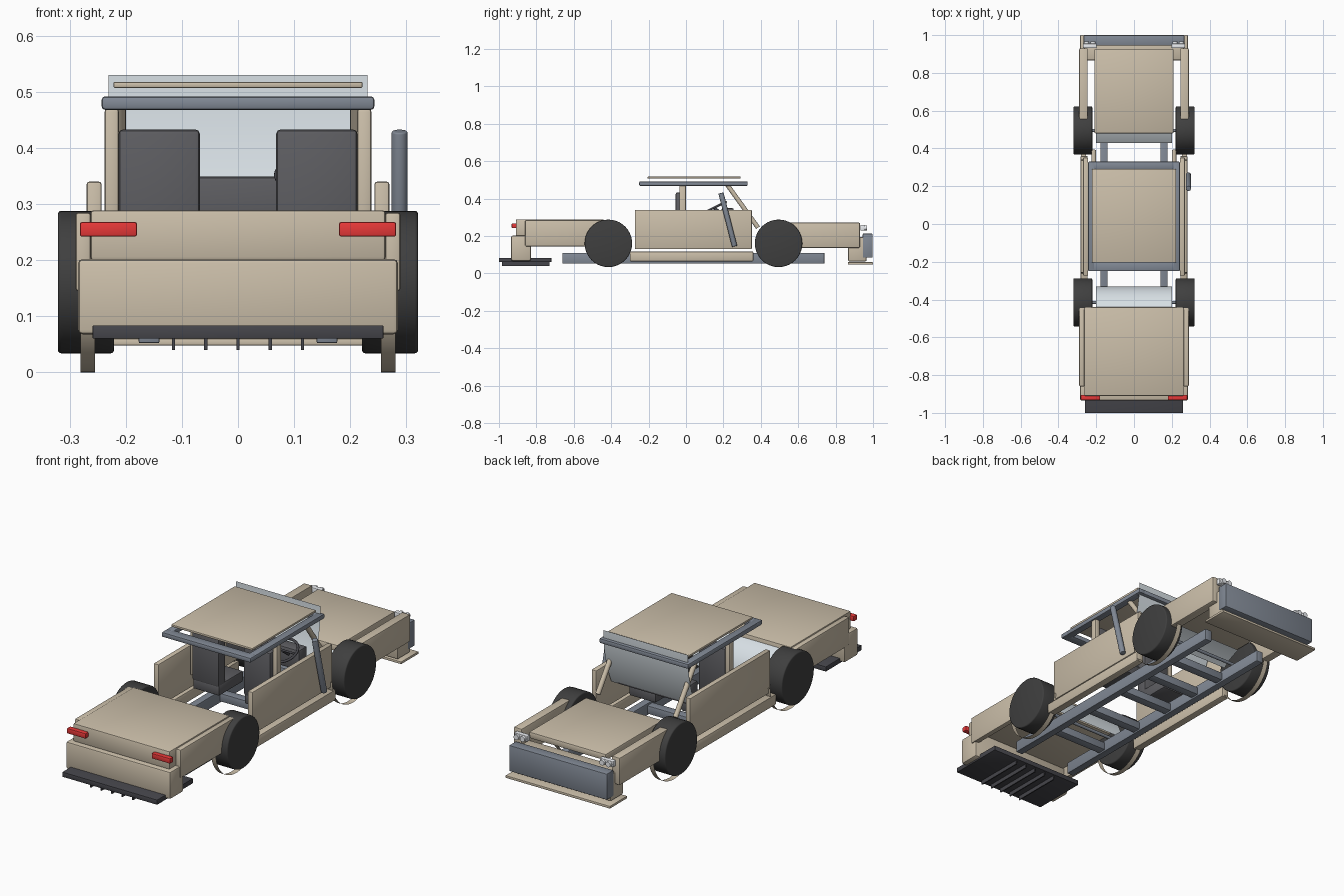
import bpy, bmesh, math
from mathutils import Vector

if "Cube" in bpy.data.objects:
    bpy.data.objects.remove(bpy.data.objects["Cube"])


def mat(name, r, g, b):
    m = bpy.data.materials.new(name)
    m.diffuse_color = (r, g, b, 1)
    m.use_nodes = True
    m.node_tree.nodes["Principled BSDF"].inputs["Base Color"].default_value = m.diffuse_color
    return m


TAN = mat("tan_paint", 0.60, 0.52, 0.40)
STEEL = mat("blue_steel", 0.22, 0.25, 0.30)
DARK = mat("dark_plastic", 0.06, 0.06, 0.07)
RUBBER = mat("rubber", 0.05, 0.05, 0.05)
SEAT = mat("seat_fabric", 0.11, 0.11, 0.12)
GLASS = mat("glass", 0.68, 0.74, 0.78)
RED = mat("red_lamp", 0.8, 0.04, 0.04)
LAMP = mat("white_lamp", 0.85, 0.87, 0.9)


def finish(name, bm, m, smooth=True):
    me = bpy.data.meshes.new(name)
    bm.to_mesh(me)
    bm.free()
    ob = bpy.data.objects.new(name, me)
    bpy.context.collection.objects.link(ob)
    me.materials.append(m)
    if smooth:
        bpy.ops.object.select_all(action='DESELECT')
        ob.select_set(True)
        bpy.context.view_layer.objects.active = ob
        bpy.ops.object.shade_smooth_by_angle(angle=math.radians(35))
    return ob


def box(name, x, y, z, m, bevel=0.004):
    """Box from (min, max) ranges."""
    bm = bmesh.new()
    bmesh.ops.create_cube(bm, size=1)
    for v in bm.verts:
        v.co = Vector([(r[0] + r[1]) / 2 + c * (r[1] - r[0]) for c, r in zip(v.co, (x, y, z))])
    if bevel:
        bmesh.ops.bevel(bm, geom=bm.edges[:], offset=bevel, segments=2, profile=0.5, affect='EDGES')
    return finish(name, bm, m)


def pair(name, x, y, z, m, bevel=0.004):
    """Box and its mirror image."""
    box(name + "_right", x, y, z, m, bevel)
    box(name + "_left", (-x[1], -x[0]), y, z, m, bevel)


def rod(name, a, b, r, m, sides=20, bevel=0):
    """Cylinder between two points."""
    a, b = Vector(a), Vector(b)
    d = b - a
    bm = bmesh.new()
    bmesh.ops.create_cone(bm, cap_ends=True, segments=sides, radius1=r, radius2=r, depth=d.length)
    if bevel:
        rim = [e for e in bm.edges if abs(e.verts[0].co.z - e.verts[1].co.z) < 1e-5]
        bmesh.ops.bevel(bm, geom=rim, offset=bevel, segments=3, profile=0.5, affect='EDGES')
    rot = d.to_track_quat('Z', 'Y')
    for v in bm.verts:
        v.co = rot @ v.co + (a + b) / 2
    return finish(name, bm, m)


def sheet(name, x0, x1, profile, m):
    """Thin open surface: a y-z profile swept along x."""
    bm = bmesh.new()
    rows = [[bm.verts.new((x, y, z)) for x in (x0, x1)] for y, z in profile]
    for p, q in zip(rows, rows[1:]):
        bm.faces.new((p[0], p[1], q[1], q[0]))
    return finish(name, bm, m)


def arc(cy, cz, r, a0, a1, n=20):
    return [(cy + r * math.cos(math.radians(a0 + (a1 - a0) * i / n)),
             cz + r * math.sin(math.radians(a0 + (a1 - a0) * i / n))) for i in range(n + 1)]


# chassis ladder frame
pair("chassis_rail", (0.14, 0.177), (-0.66, 0.74), (0.052, 0.11), STEEL, 0.003)
for i, y in enumerate((-0.405, -0.15, 0.08, 0.28, 0.46)):
    box(f"cross_member_{i}", (-0.15, 0.15), (y - 0.022, y + 0.022), (0.06, 0.10), STEEL, 0.003)

# wheels, axles and low wheel arches
for tag, y in (("rear", -0.415), ("front", 0.495)):
    rod(tag + "_axle", (-0.23, y, 0.16), (0.23, y, 0.16), 0.008, STEEL)
    for side, s in (("right", 1), ("left", -1)):
        rod(f"{tag}_wheel_{side}", (s * 0.221, y, 0.161), (s * 0.321, y, 0.161), 0.127, RUBBER, 40, 0.006)
        sheet(f"{tag}_wheel_arch_{side}", s * 0.255, s * 0.281, arc(y, 0.16, 0.16, 180, 360), TAN)

# rear body
box("trunk", (-0.263, 0.263), (-0.91, -0.44), (0.20, 0.289), TAN, 0.006)
pair("rear_fender", (0.262, 0.29), (-0.86, -0.44), (0.145, 0.285), TAN, 0.006)
box("rear_bumper", (-0.285, 0.285), (-0.935, -0.83), (0.068, 0.202), TAN, 0.008)
pair("tail_lamp", (0.18, 0.282), (-0.932, -0.905), (0.242, 0.268), RED)
box("diffuser", (-0.259, 0.259), (-1.0, -0.72), (0.06, 0.084), DARK, 0.002)
for i in range(5):
    x = (i - 2) * 0.0575
    box(f"diffuser_fin_{i}", (x - 0.003, x + 0.003), (-0.985, -0.73), (0.04, 0.062), DARK, 0)

# front body
box("hood", (-0.21, 0.21), (0.48, 0.925), (0.235, 0.267), TAN, 0.006)
pair("front_fender", (0.245, 0.29), (0.48, 0.93), (0.137, 0.272), TAN, 0.006)
box("front_bumper", (-0.265, 0.265), (0.867, 0.965), (0.065, 0.195), TAN, 0.006)
box("grille_panel", (-0.267, 0.267), (0.945, 0.998), (0.085, 0.213), STEEL, 0.004)
box("splitter", (-0.285, 0.285), (0.865, 1.0), (0.048, 0.06), TAN, 0.002)
pair("headlamp_housing", (0.198, 0.27), (0.932, 0.955), (0.23, 0.259), LAMP, 0.003)
for s in (-1, 1):
    for k, x in enumerate((0.217, 0.251)):
        rod(f"headlamp_{k}_{s}", (s * x, 0.95, 0.244), (s * x, 0.967, 0.244), 0.013, LAMP)

# doors and sills
pair("door", (0.243, 0.27), (-0.273, 0.352), (0.13, 0.34), TAN, 0.005)
pair("sill", (0.245, 0.283), (-0.30, 0.36), (0.065, 0.117), TAN, 0.005)

# cabin roof and pillars
pair("roof_side_bar", (0.205, 0.243), (-0.248, 0.33), (0.468, 0.492), STEEL, 0.006)
box("roof_front_bar", (-0.243, 0.243), (0.29, 0.33), (0.468, 0.492), STEEL, 0.006)
box("roof_rear_bar", (-0.243, 0.243), (-0.25, -0.20), (0.468, 0.492), STEEL, 0.006)
box("roof_panel", (-0.222, 0.222), (-0.205, 0.292), (0.507, 0.518), TAN, 0.003)
pair("center_pillar", (0.212, 0.238), (-0.036, 0.0), (0.20, 0.47), TAN, 0.006)
for s in (-1, 1):
    rod(f"windshield_pillar_{s}", (s * 0.212, 0.22, 0.475), (s * 0.212, 0.385, 0.245), 0.012, TAN)
rod("snorkel", (0.288, 0.26, 0.145), (0.288, 0.187, 0.43), 0.014, STEEL, 24, 0.003)

# glass
sheet("windshield", -0.231, 0.231, arc(-0.32, 0.53, 0.635, 0, -26), GLASS)
sheet("rear_window", -0.2, 0.2, arc(-0.50, 0.11, 0.17, 5, 75), GLASS)
sheet("front_lower_glass", -0.2, 0.2, [(0.43, 0.17), (0.47, 0.20), (0.53, 0.225)], GLASS)

# interior
pair("seat_back", (0.068, 0.213), (-0.055, 0.0), (0.19, 0.433), SEAT, 0.008)
pair("seat_cushion", (0.068, 0.213), (-0.05, 0.14), (0.145, 0.20), SEAT, 0.008)
box("dashboard", (-0.2, 0.2), (0.19, 0.255), (0.25, 0.349), SEAT, 0.008)
bpy.ops.mesh.primitive_torus_add(location=(0.14, 0.15, 0.352), rotation=(math.radians(26), 0, 0),
                                 major_radius=0.07, minor_radius=0.006,
                                 major_segments=36, minor_segments=10)
wheel = bpy.context.object
wheel.name = "steering_wheel"
wheel.data.materials.append(DARK)
bpy.ops.object.shade_smooth()
rod("steering_column", (0.14, 0.15, 0.35), (0.14, 0.22, 0.30), 0.008, DARK)
rod("steering_spoke", (0.075, 0.15, 0.352), (0.205, 0.15, 0.352), 0.005, DARK)
